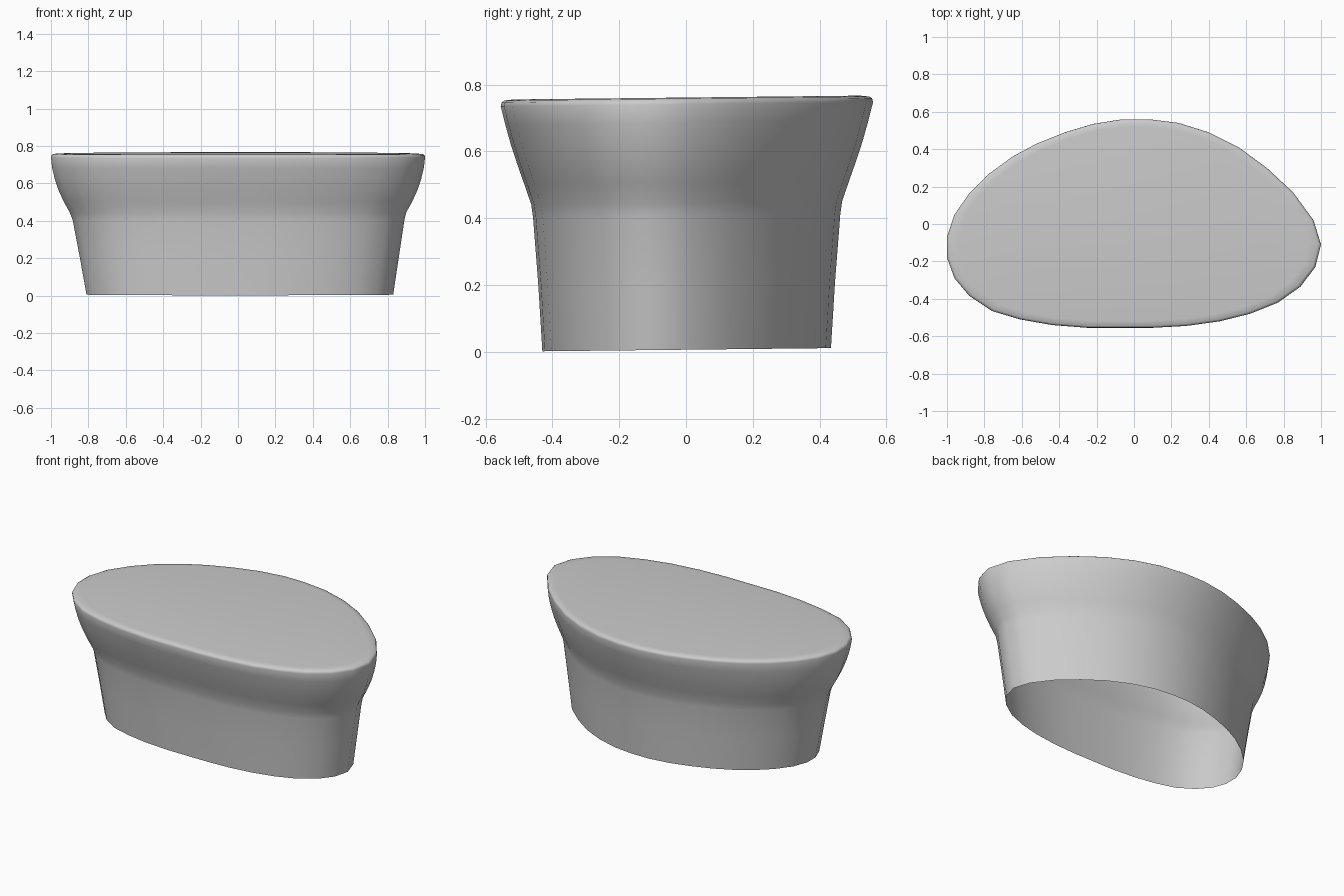
import bpy, bmesh

# Rim outline seen from above, counter-clockwise from the right tip
OUTLINE = [(1, -.11), (.96, .02), (.85, .17), (.71, .30), (.56, .41), (.40, .49),
           (.24, .54), (.08, .56), (-.06, .56), (-.22, .535), (-.37, .49),
           (-.52, .43), (-.65, .36), (-.78, .265), (-.88, .165), (-.96, .05),
           (-1, -.07), (-1, -.18), (-.96, -.29), (-.88, -.385), (-.76, -.465),
           (-.61, -.51), (-.44, -.54), (-.25, -.555), (-.08, -.555), (.10, -.555),
           (.28, -.545), (.46, -.52), (.62, -.48), (.77, -.42), (.89, -.335),
           (.97, -.23)]

# Side profile: height, x scale, y scale, x shift
PROFILE = [(0, .82, .775, .01), (.20, .853, .797, .007), (.40, .887, .825, .003),
           (.44, .90, .835, 0), (.50, .933, .872, 0), (.56, .96, .91, 0),
           (.62, .98, .945, 0), (.68, .994, .975, 0), (.735, 1, 1, 0),
           (.746, .997, .995, 0), (.752, .985, .98, 0), (.755, .94, .93, 0)]


def loft(name, outline, profile, tilt):
    bm = bmesh.new()
    rings = []
    for z, sx, sy, dx in profile:
        rings.append([bm.verts.new((x * sx + dx, y * sy, z + tilt * (y * sy + .56)))
                      for x, y in outline])
    n = len(outline)
    for low, high in zip(rings, rings[1:]):
        for i in range(n):
            j = (i + 1) % n
            bm.faces.new((low[i], low[j], high[j], high[i]))
    bm.faces.new(rings[-1])  # closed top, open underside
    mesh = bpy.data.meshes.new(name)
    bm.to_mesh(mesh)
    bm.free()
    obj = bpy.data.objects.new(name, mesh)
    bpy.context.collection.objects.link(obj)
    return obj


# Hollow flared cap, leaning slightly up towards the back
cap = loft("flared_cap", OUTLINE, PROFILE, .011)
for poly in cap.data.polygons:
    poly.use_smooth = True
